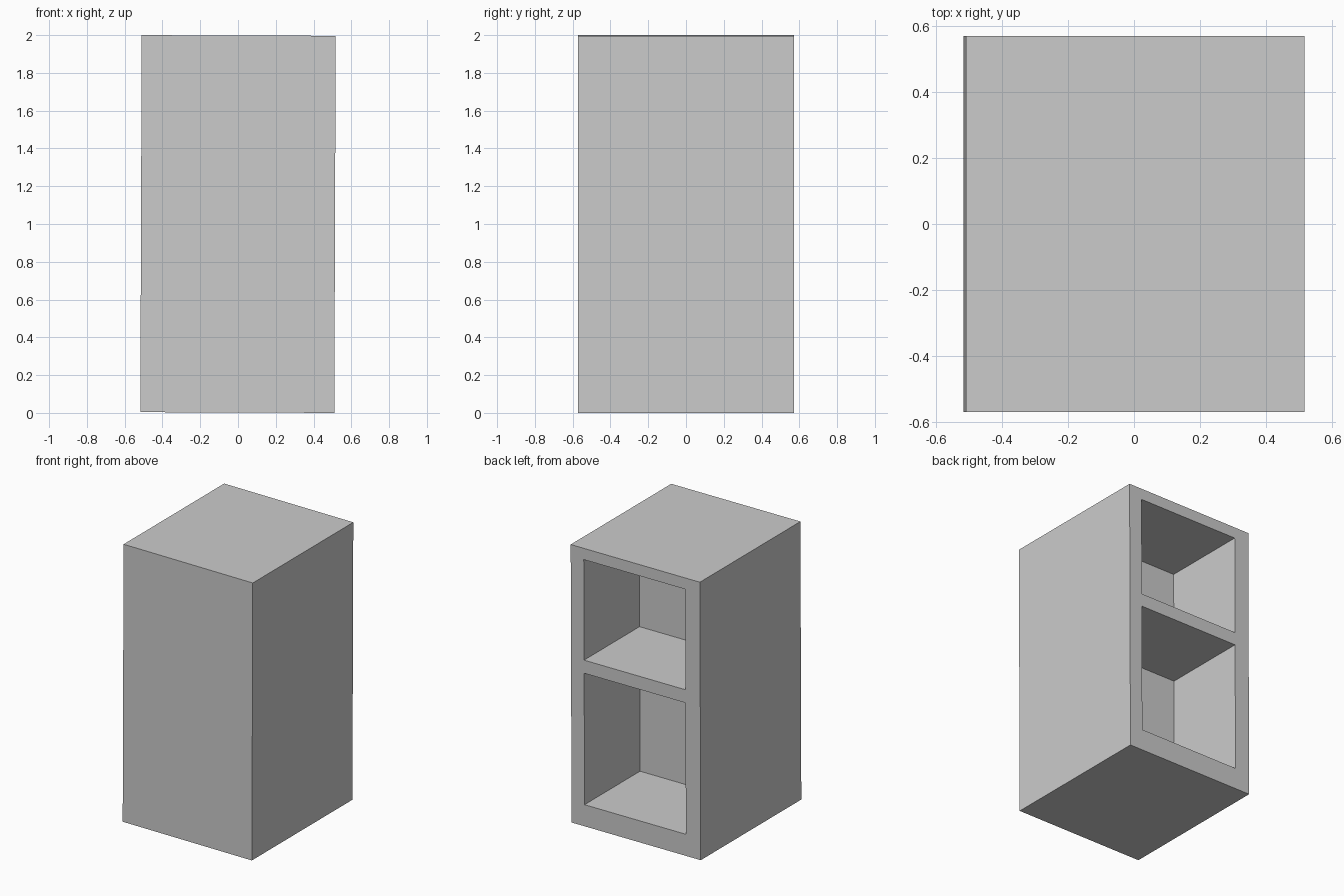
import bpy
from mathutils import Matrix

if "Cube" in bpy.data.objects:
    bpy.data.objects.remove(bpy.data.objects["Cube"])

WIDTH, DEPTH, HEIGHT = 1.027, 1.142, 1.996
BACK = DEPTH / 2
TILT = Matrix.Translation((0, 0, 1)) @ Matrix.Rotation(0.0036, 4, 'Y')


def box(name, x, y, z):
    """Box spanning the given (min, max) ranges."""
    bpy.ops.mesh.primitive_cube_add(size=1)
    obj = bpy.context.object
    obj.name = name
    spans = (x, y, z)
    centre = Matrix.Translation([(a + b) / 2 for a, b in spans])
    scale = Matrix.Diagonal([b - a for a, b in spans] + [1])
    obj.data.transform(centre @ scale)
    return obj


# Cabinet body, centred on its own origin
cabinet = box("cabinet", (-WIDTH / 2, WIDTH / 2), (-BACK, BACK), (-HEIGHT / 2, HEIGHT / 2))

# Two compartments cut into the back side
for name, bottom, top in (("lower_compartment", -0.843, 0.101),
                          ("upper_compartment", 0.195, 0.917)):
    cutter = box(name, (-0.396, 0.41), (BACK - 0.63, BACK + 0.1), (bottom, top))
    cutter.hide_render = True
    mod = cabinet.modifiers.new(name, 'BOOLEAN')
    mod.operation = 'DIFFERENCE'
    mod.solver = 'EXACT'
    mod.object = cutter
    bpy.context.view_layer.objects.active = cabinet
    bpy.ops.object.modifier_apply(modifier=mod.name)
    bpy.data.objects.remove(cutter)

# The whole cabinet leans very slightly to the right
cabinet.data.transform(TILT)
